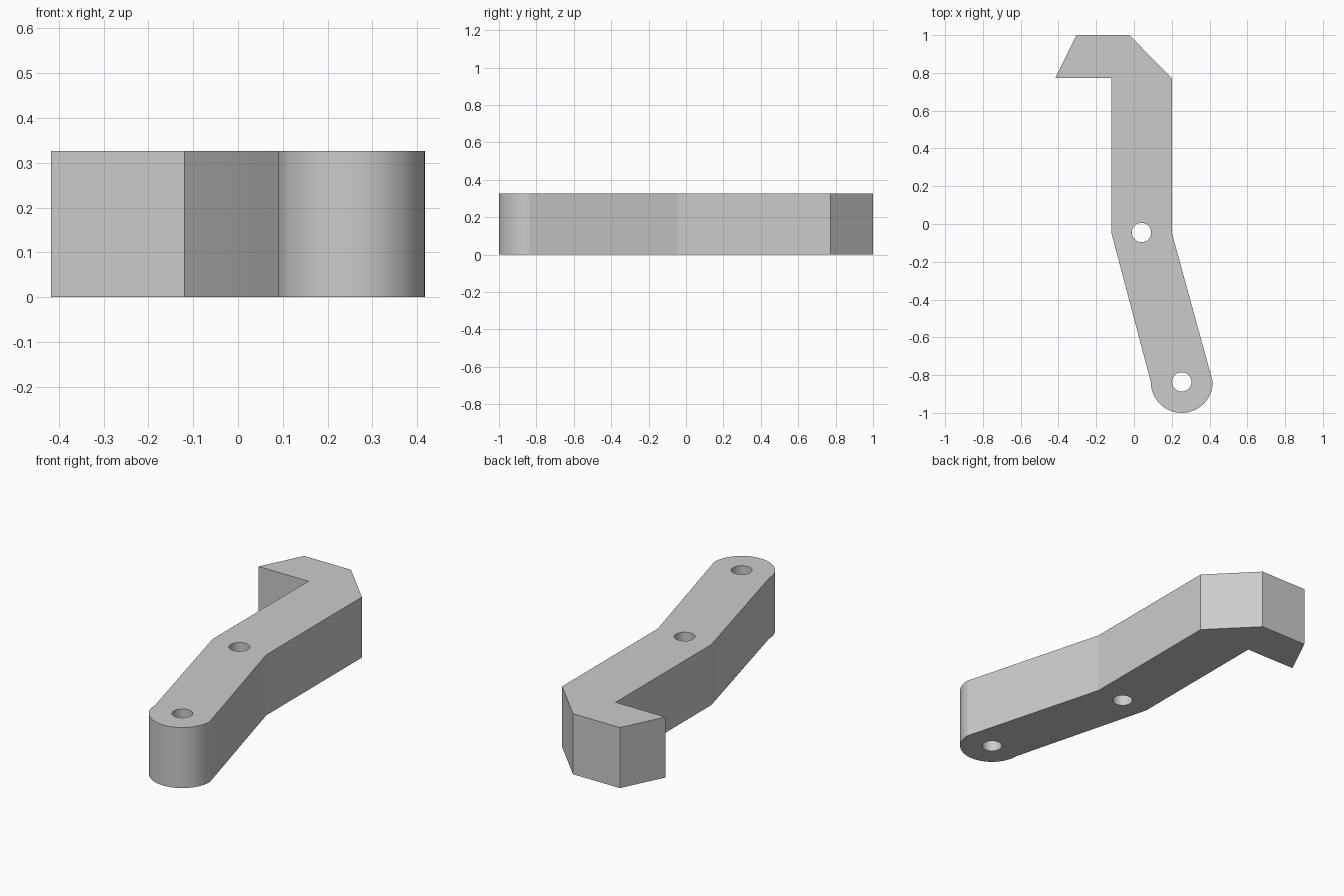
import bpy
import bmesh
from math import cos, sin, pi, radians

cube = bpy.data.objects.get("Cube")
if cube:
    bpy.data.objects.remove(cube, do_unlink=True)

HEIGHT = 0.327
END = (0.253, -0.836)      # centre of the rounded end
BEND = (0.04, -0.045)      # centre of the bend
END_RADIUS = 0.164
HOLE_RADIUS = 0.051

grey = bpy.data.materials.new("plain grey")
grey.use_nodes = True
grey.diffuse_color = (0.6, 0.6, 0.6, 1)
grey.node_tree.nodes["Principled BSDF"].inputs["Base Color"].default_value = (0.6, 0.6, 0.6, 1)


def arc(centre, radius, start, stop, steps):
    """Points along an arc, both ends included."""
    angles = [start + (stop - start) * i / steps for i in range(steps + 1)]
    return [(centre[0] + radius * cos(a), centre[1] + radius * sin(a)) for a in angles]


def prism(name, outline, z0, z1):
    """Upright solid from a counter-clockwise outline."""
    bm = bmesh.new()
    base = bm.faces.new([bm.verts.new((x, y, z0)) for x, y in outline])
    top = bmesh.ops.extrude_face_region(bm, geom=[base])["geom"]
    for v in top:
        if isinstance(v, bmesh.types.BMVert):
            v.co.z = z1
    bmesh.ops.recalc_face_normals(bm, faces=bm.faces)
    mesh = bpy.data.meshes.new(name)
    bm.to_mesh(mesh)
    bm.free()
    mesh.materials.append(grey)
    obj = bpy.data.objects.new(name, mesh)
    bpy.context.collection.objects.link(obj)
    return obj


# Bent arm: rounded end, straight shank and hooked tip
outline = arc(END, END_RADIUS, -pi, 0, 32) + [
    (0.2, BEND[1]), (0.2, 0.772), (-0.025, 1), (-0.305, 1),
    (-0.417, 0.772), (-0.12, 0.772), (-0.12, BEND[1])]
arm = prism("hooked_arm", outline, 0, HEIGHT)
bpy.context.view_layer.objects.active = arm
arm.select_set(True)

# Pin holes through the end and the bend
for name, centre in (("end_hole", END), ("bend_hole", BEND)):
    circle = arc(centre, HOLE_RADIUS, 0, 2 * pi, 40)[:-1]
    cutter = prism(name, circle, -0.1, HEIGHT + 0.1)
    cutter.hide_render = True
    cut = arm.modifiers.new(name, "BOOLEAN")
    cut.operation = "DIFFERENCE"
    cut.solver = "EXACT"
    cut.object = cutter
    bpy.ops.object.modifier_apply(modifier=cut.name)
    bpy.data.objects.remove(cutter, do_unlink=True)

# Smooth curved walls, crisp corners
bpy.ops.object.shade_smooth_by_angle(angle=radians(12))
